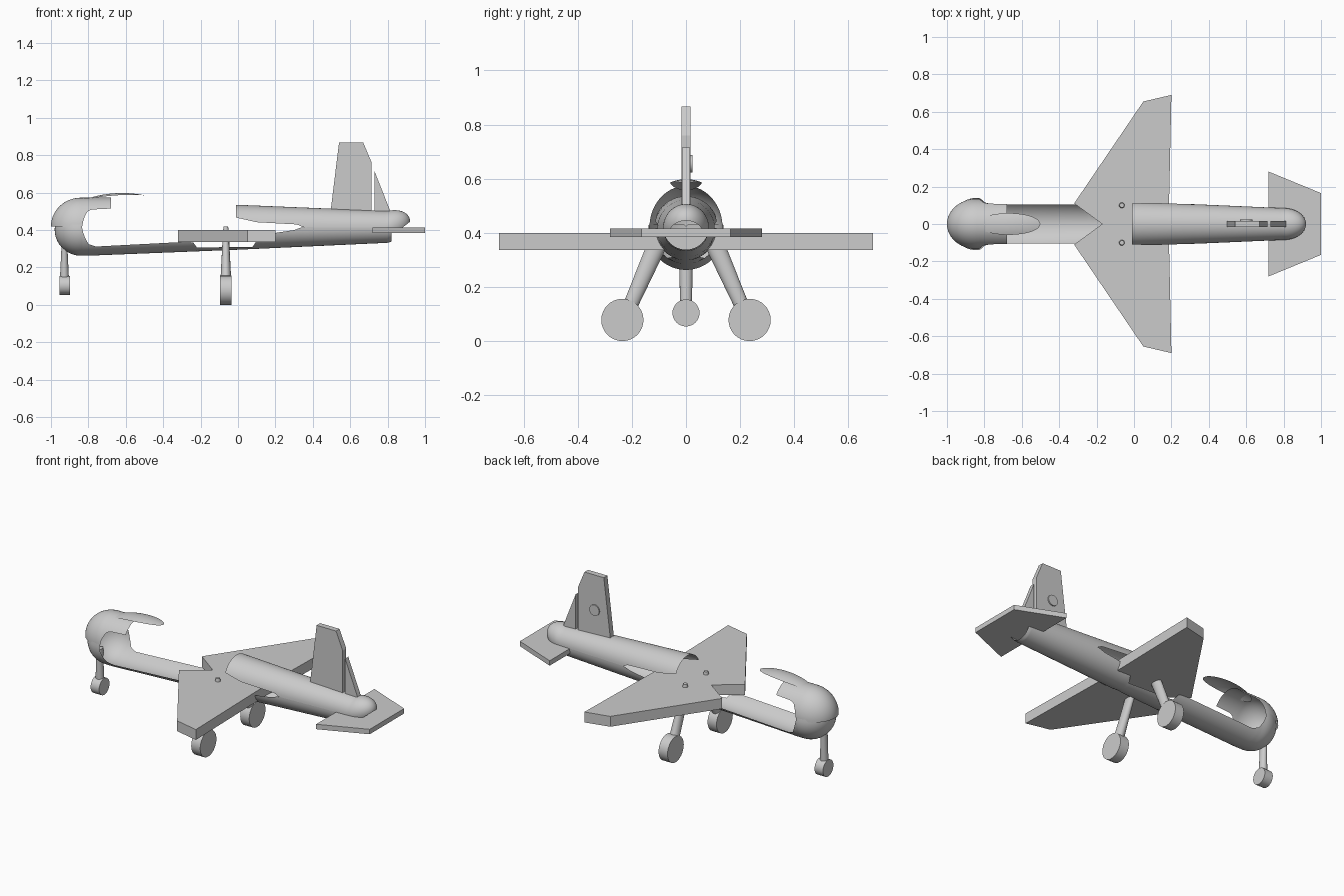
import bpy, bmesh, math
from mathutils import Vector

if "Cube" in bpy.data.objects:
    bpy.data.objects.remove(bpy.data.objects["Cube"], do_unlink=True)

grey = bpy.data.materials.new("light_grey")
grey.use_nodes = True
grey.diffuse_color = (0.6, 0.6, 0.6, 1)
grey.node_tree.nodes["Principled BSDF"].inputs["Base Color"].default_value = (0.6, 0.6, 0.6, 1)


def finish(name, bm, smooth=False):
    mesh = bpy.data.meshes.new(name)
    bm.to_mesh(mesh)
    bm.free()
    mesh.materials.append(grey)
    obj = bpy.data.objects.new(name, mesh)
    bpy.context.collection.objects.link(obj)
    if smooth:
        bpy.ops.object.select_all(action="DESELECT")
        obj.select_set(True)
        bpy.context.view_layer.objects.active = obj
        bpy.ops.object.shade_smooth_by_angle(angle=math.radians(35))
    return obj


def lerp(points, x):
    for (x0, v0), (x1, v1) in zip(points, points[1:]):
        if x <= x1:
            return v0 + (v1 - v0) * max(0, x - x0) / (x1 - x0)
    return points[-1][1]


def loft(name, rows):
    bm = bmesh.new()
    grid = [[bm.verts.new(p) for p in row] for row in rows]
    for a, b in zip(grid, grid[1:]):
        for i in range(len(a) - 1):
            bm.faces.new((a[i], b[i], b[i + 1], a[i + 1]))
    bmesh.ops.remove_doubles(bm, verts=bm.verts, dist=0.0002)
    return finish(name, bm, True)


def shell(name, x0, x1, side, section, edge, count=80):
    """Part of a tapering tube, above (side 1) or below (side -1) an edge line."""
    rows = []
    for i in range(count + 1):
        x = x0 + (x1 - x0) * (1 - math.cos(math.pi * i / count)) / 2
        c, ry, rz = section(x)
        q = side * (lerp(edge, x) - c) / max(rz, 0.001)
        a = math.acos(max(-1, min(1, q)))
        rows.append([(x, -side * ry * math.sin(a * t / 14),
                      c + side * rz * math.cos(a * t / 14)) for t in range(-14, 15)])
    return loft(name, rows)


def dome(x, start, length):
    return math.sqrt(max(0, 1 - min(1, max(0, (x - start) / length)) ** 2))


def body(x):
    r = lerp([(-0.8, 0.14), (0, 0.12), (0.8, 0.085)], x)
    r *= dome(-x, 0.84, 0.14) * dome(x, 0.8, 0.12)
    c = lerp([(-0.8, 0.403), (0, 0.415), (0.8, 0.417), (0.92, 0.445)], x)
    return c, r, r


def hood(x):
    k = dome(-x, 0.84, 0.16)
    return 0.42, 0.135 * k, 0.153 * k


def slab(name, outline, thickness, offset, vertical=False):
    bm = bmesh.new()
    low = [bm.verts.new((x, offset, v) if vertical else (x, v, offset)) for x, v in outline]
    face = bm.faces.new(low)
    new = bmesh.ops.extrude_face_region(bm, geom=[face])["geom"]
    move = (0, thickness, 0) if vertical else (0, 0, thickness)
    bmesh.ops.translate(bm, verts=[v for v in new if isinstance(v, bmesh.types.BMVert)], vec=move)
    bmesh.ops.recalc_face_normals(bm, faces=bm.faces)
    return finish(name, bm)


def rod(name, a, b, size_a, size_b, across=(0, 1, 0), sides=32):
    """Capped elliptical rod; sizes are half widths along x or z, and across."""
    a, b, across = Vector(a), Vector(b), Vector(across)
    u = across.cross(b - a).normalized()
    w = (b - a).cross(u).normalized()
    bm = bmesh.new()
    rings = []
    for p, (su, sw) in ((a, size_a), (b, size_b)):
        rings.append([bm.verts.new(p + u * su * math.cos(t) + w * sw * math.sin(t))
                      for t in (2 * math.pi * i / sides for i in range(sides))])
        bm.faces.new(rings[-1])
    for i in range(sides):
        j = (i + 1) % sides
        bm.faces.new((rings[0][i], rings[0][j], rings[1][j], rings[1][i]))
    bmesh.ops.recalc_face_normals(bm, faces=bm.faces)
    return finish(name, bm, True)


# Fuselage: belly trough, rear top, nose hood
shell("belly", -0.98, 0.82, -1, body,
      [(-0.98, 0.43), (-0.83, 0.43), (-0.83 + 0.002, 0.38), (-0.8, 0.325), (-0.76, 0.312),
       (-0.3, 0.336), (-0.24, 0.335), (-0.22, 0.307), (0.08, 0.31), (0.11, 0.36),
       (0.2, 0.385), (0.3, 0.4), (0.34, 0.415), (0.82, 0.417)], 160)
shell("rear_fuselage_top", -0.01, 0.92, 1, body,
      [(-0.01, 0.467), (0.1, 0.442), (0.32, 0.43), (0.345, 0.415), (0.8, 0.415),
       (0.82, 0.385), (0.85, 0.39), (0.92, 0.445)], 100)
shell("nose_hood", -1, -0.68, 1, hood,
      [(-1, 0.42), (-0.835, 0.41), (-0.825, 0.46), (-0.805, 0.5), (-0.78, 0.51), (-0.68, 0.515)])

# Leaf shaped windscreen remnant
rows = []
for i in range(33):
    x = -0.84 + 0.34 * i / 32
    w = 0.058 * math.sqrt(max(0, 1 - ((x + 0.67) / 0.17) ** 2))
    top = 0.598 - 0.85 * (x + 0.62) ** 2
    rows.append([(x, w * t / 6, top - 3.5 * (w * t / 6) ** 2) for t in range(-6, 7)])
loft("windscreen_top", rows)

# Wings and tail surfaces
half = [(-0.17, 0), (-0.32, 0.11), (0.05, 0.655), (0.2, 0.69), (0.185, 0)]
for side, label in ((1, "far"), (-1, "near")):
    slab("wing_" + label, [(x, y * side) for x, y in half], 0.063, 0.337)
slab("tailplane", [(0.72, -0.28), (1, -0.165), (1, 0.165), (0.72, 0.28)], 0.03, 0.385)
slab("fin", [(0.495, 0.5), (0.54, 0.867), (0.67, 0.867), (0.715, 0.76), (0.715, 0.48)],
     0.034, -0.017, True)
slab("rudder", [(0.73, 0.48), (0.73, 0.715), (0.815, 0.5), (0.815, 0.47)], 0.03, -0.015, True)
rod("fin_disc", (0.6, 0.015, 0.655), (0.6, 0.024, 0.655), (0.033, 0.033), (0.033, 0.033), (0, 0, 1))

# Landing gear
for side, label in ((1, "far"), (-1, "near")):
    rod("main_wheel_" + label, (-0.095, 0.235 * side, 0.078), (-0.035, 0.235 * side, 0.078),
        (0.078, 0.078), (0.078, 0.078))
    rod("main_strut_" + label, (-0.065, 0.215 * side, 0.11), (-0.065, 0.105 * side, 0.36),
        (0.03, 0.026), (0.017, 0.036))
    rod("strut_pin_" + label, (-0.065, 0.1 * side, 0.38), (-0.065, 0.1 * side, 0.418),
        (0.018, 0.018), (0.012, 0.012))
rod("nose_wheel", (-0.955, 0, 0.104), (-0.898, 0, 0.104), (0.05, 0.05), (0.05, 0.05))
rod("nose_strut", (-0.928, 0, 0.12), (-0.928, 0, 0.33), (0.025, 0.022), (0.015, 0.025))
